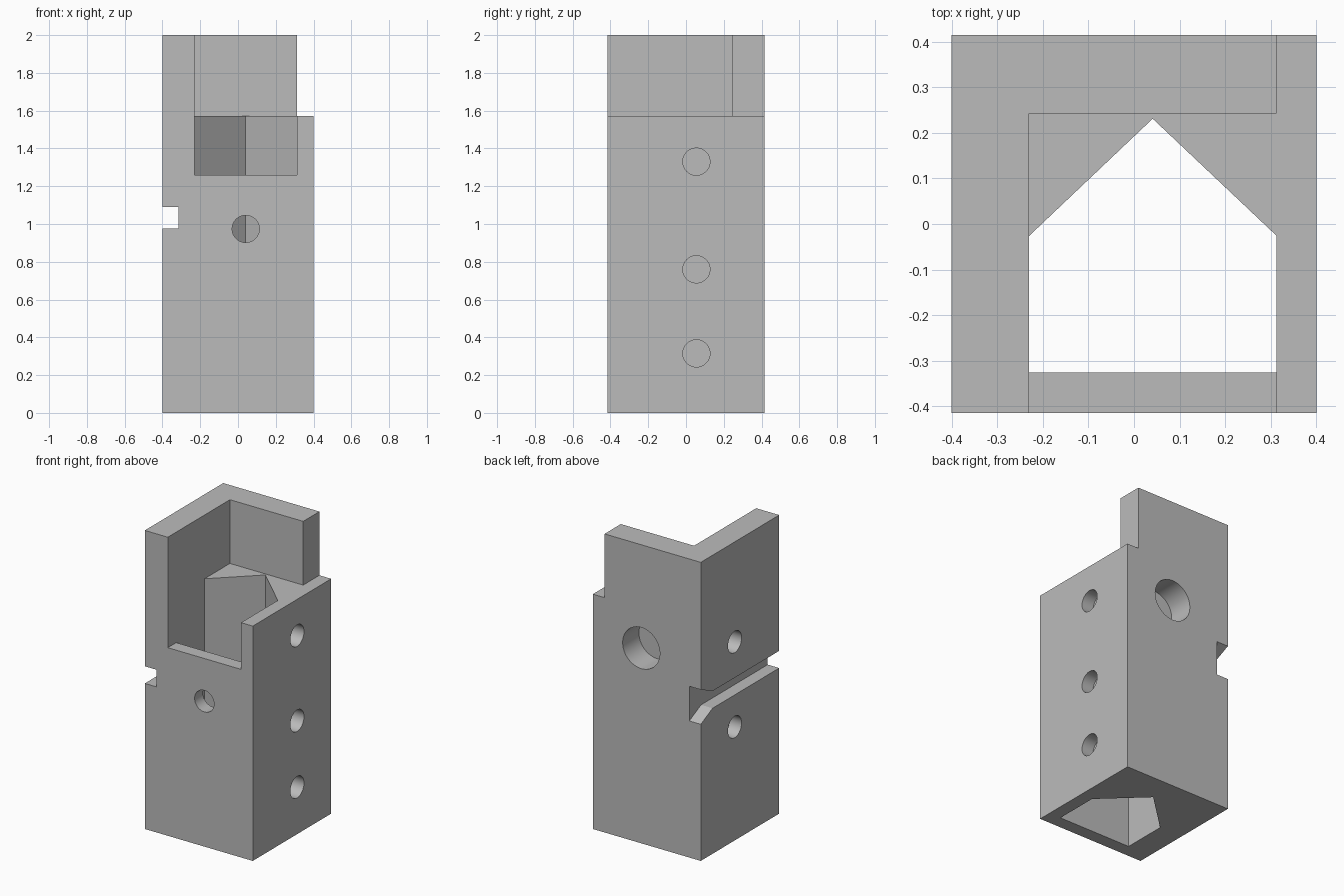
import bpy, bmesh, math
from mathutils import Vector

cube = bpy.data.objects.get("Cube")
if cube:
    bpy.data.objects.remove(cube, do_unlink=True)

grey = bpy.data.materials.new("plain grey")
grey.use_nodes = True
grey.diffuse_color = (0.5, 0.5, 0.5, 1)
grey.node_tree.nodes["Principled BSDF"].inputs["Base Color"].default_value = (0.5, 0.5, 0.5, 1)


def prism(name, outline, axis, start, end):
    """Extrude a flat outline along an axis; outline pairs are the other two axes in order."""
    def place(p, depth):
        co = list(p)
        co.insert("xyz".index(axis), depth)
        return Vector(co)
    bm = bmesh.new()
    face = bm.faces.new([bm.verts.new(place(p, start)) for p in outline])
    out = bmesh.ops.extrude_face_region(bm, geom=[face])
    verts = [v for v in out["geom"] if isinstance(v, bmesh.types.BMVert)]
    bmesh.ops.translate(bm, verts=verts, vec=place((0, 0), end - start))
    bmesh.ops.recalc_face_normals(bm, faces=bm.faces)
    mesh = bpy.data.meshes.new(name)
    bm.to_mesh(mesh)
    bm.free()
    mesh.materials.append(grey)
    obj = bpy.data.objects.new(name, mesh)
    bpy.context.collection.objects.link(obj)
    return obj


def rect(u0, u1, v0, v1):
    return [(u0, v0), (u1, v0), (u1, v1), (u0, v1)]


def circle(u, v, radius, sides=48):
    turns = [2 * math.pi * i / sides for i in range(sides)]
    return [(u + radius * math.cos(t), v + radius * math.sin(t)) for t in turns]


W, D, H = 0.4, 0.415, 2.0            # half width, half depth, height
LEFT, RIGHT, BACK = -0.23, 0.313, 0.243   # inner wall faces
FRONT, MID, LEDGE = -0.326, 0.041, 1.573
OUT = 0.6                            # overshoot for cutters

body = prism("housing_block", rect(-W, W, -D, D), "z", 0, H)

cutters = [
    # Five-sided shaft through the block
    prism("shaft", [(LEFT, FRONT), (RIGHT, FRONT), (RIGHT, -0.026),
                    (MID, 0.231), (LEFT, -0.026)], "z", -OUT, H + OUT),
    # Upper part cut down to an L of two walls
    prism("upper_cut", [(LEFT, -OUT), (OUT, -OUT), (OUT, OUT), (RIGHT, OUT),
                        (RIGHT, BACK), (LEFT, BACK)], "z", LEDGE, H + OUT),
    # Window lowered into the front wall
    prism("front_window", rect(LEFT, RIGHT, -OUT, -0.2), "z", 1.26, H + OUT),
    # Side slot that flares toward the back
    prism("side_slot", [(-OUT, 0.975), (0.29, 0.975), (D, 0.915), (OUT, 0.915),
                        (OUT, 1.147), (D, 1.147), (0.29, 1.09), (-OUT, 1.09)],
          "x", -OUT, -0.315),
    # Front hole into the shaft, and wide blind hole in the back
    prism("front_hole", circle(MID, 0.974, 0.072), "y", -OUT, -0.2),
    prism("back_hole", circle(MID, 1.308, 0.138), "y", BACK, OUT),
]
# Blind holes in both sides
for z in (1.33, 0.76, 0.315):
    cutters.append(prism("side_hole", circle(0.055, z, 0.072), "x", RIGHT, OUT))
for z in (1.33, 0.76):
    cutters.append(prism("side_hole", circle(0.055, z, 0.072), "x", -OUT, -RIGHT))

# Cut everything out of the block, then drop the cutters
bpy.context.view_layer.objects.active = body
for cutter in cutters:
    cutter.hide_render = True
    mod = body.modifiers.new(cutter.name, "BOOLEAN")
    mod.operation = "DIFFERENCE"
    mod.solver = "EXACT"
    mod.object = cutter
    bpy.ops.object.modifier_apply(modifier=mod.name)
for cutter in cutters:
    bpy.data.objects.remove(cutter, do_unlink=True)

# Smooth hole walls, sharp edges elsewhere
bpy.ops.object.select_all(action="DESELECT")
body.select_set(True)
bpy.ops.object.shade_smooth_by_angle(angle=math.radians(20))
